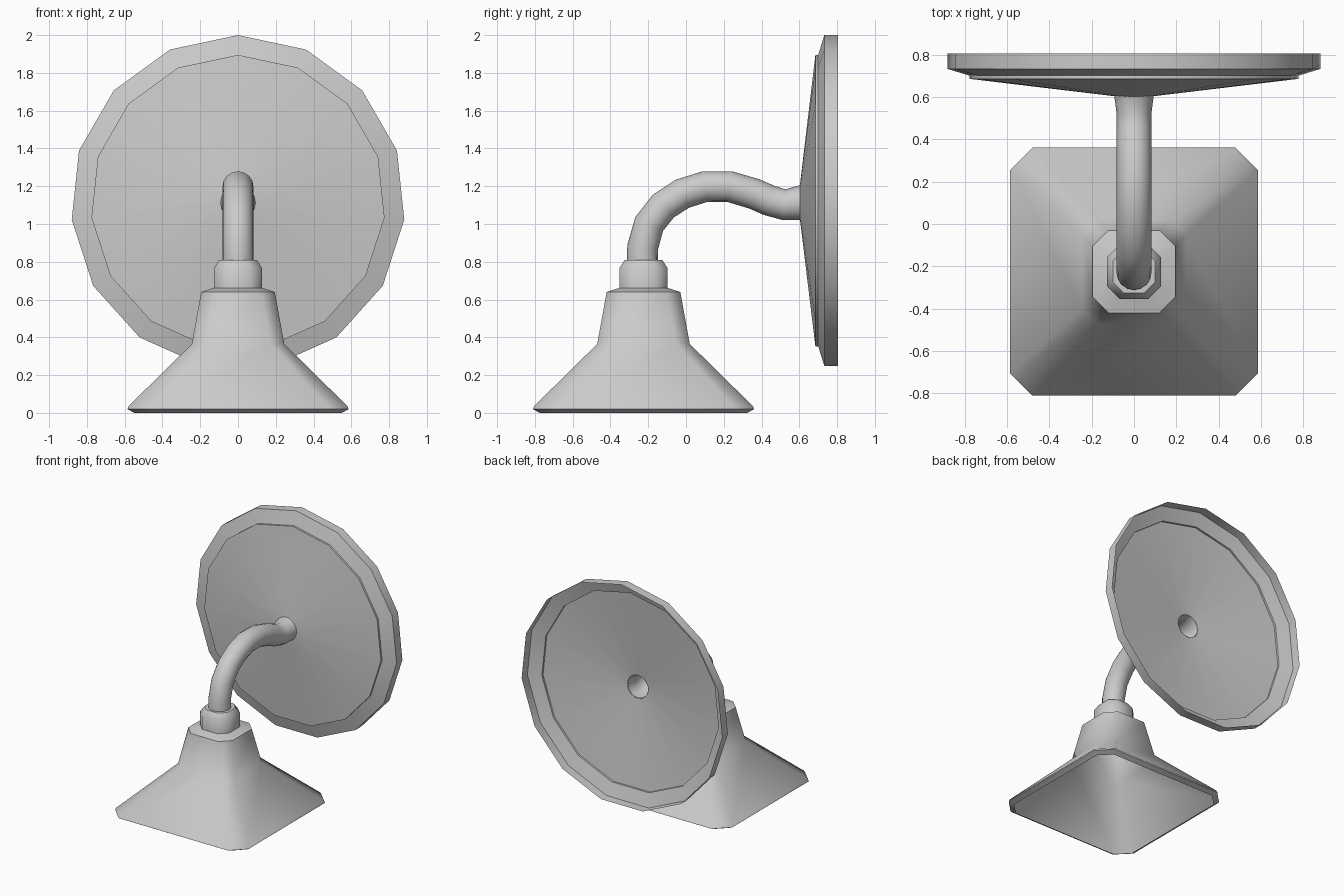
import bpy, bmesh
from math import sin, cos, pi, atan2
from mathutils import Vector

if "Cube" in bpy.data.objects:
    bpy.data.objects.remove(bpy.data.objects["Cube"])

BY = -0.225   # y centre of the square shade
DZ = 1.115    # z centre of the wall disc


def loft(name, rings, angle=50):
    """Skin a list of equal-length closed rings into an open shell."""
    bm = bmesh.new()
    rows = [[bm.verts.new(p) for p in ring] for ring in rings]
    for a, b in zip(rows, rows[1:]):
        n = len(a)
        for i in range(n):
            j = (i + 1) % n
            bm.faces.new((a[i], a[j], b[j], b[i]))
    bmesh.ops.recalc_face_normals(bm, faces=bm.faces)
    me = bpy.data.meshes.new(name)
    bm.to_mesh(me)
    bm.free()
    ob = bpy.data.objects.new(name, me)
    bpy.context.collection.objects.link(ob)
    bpy.ops.object.select_all(action='DESELECT')
    ob.select_set(True)
    bpy.context.view_layer.objects.active = ob
    bpy.ops.object.shade_smooth_by_angle(angle=angle * pi / 180)
    return ob


def cut_square(h, c, z):
    """Square of half-width h with corners chamfered by c."""
    k = h - c
    pts = [(h, -k), (h, k), (k, h), (-k, h), (-h, k), (-h, -k), (-k, -h), (k, -h)]
    return [(x, y + BY, z) for x, y in pts]


def disc_ring(r, y, n=15):
    return [(r * sin(2 * pi * i / n), y, DZ + r * cos(2 * pi * i / n)) for i in range(n)]


# hollow shade: flared skirt and tapered neck
loft("shade", [cut_square(*s) for s in (
    (0.55, 0.09, 0.0), (0.585, 0.105, 0.02), (0.58, 0.105, 0.035),
    (0.245, 0.07, 0.365), (0.195, 0.075, 0.64), (0.127, 0.06, 0.662))])

# collar holding the arm
loft("collar", [cut_square(*s) for s in (
    (0.128, 0.06, 0.655), (0.128, 0.06, 0.765), (0.10, 0.05, 0.81), (0.075, 0.04, 0.81))])

# hollow wall disc: rim, sloped border, small lip and shallow cone
loft("wall_disc", [disc_ring(r, y) for r, y in (
    (0.885, 0.805), (0.885, 0.732), (0.78, 0.70), (0.78, 0.685), (0.09, 0.603))])

# curved arm swept along a path in the y-z plane
path = [(-.23, .79), (-.23, .875), (-.195, 1.0), (-.12, 1.095), (-.02, 1.16), (.1, 1.198),
        (.23, 1.198), (.36, 1.16), (.44, 1.125), (.52, 1.102), (.605, 1.113)]
rings = []
for i, (y, z) in enumerate(path):
    a, b = path[max(i - 1, 0)], path[min(i + 1, len(path) - 1)]
    t = atan2(b[1] - a[1], b[0] - a[0])
    if i == len(path) - 1:
        t = 0
    r = 0.093 if i == len(path) - 1 else 0.082
    side, up = Vector((1, 0, 0)), Vector((0, -sin(t), cos(t)))
    rings.append([Vector((0, y, z)) + r * (cos(q * pi / 8) * side + sin(q * pi / 8) * up)
                  for q in range(16)])
loft("arm", rings)
